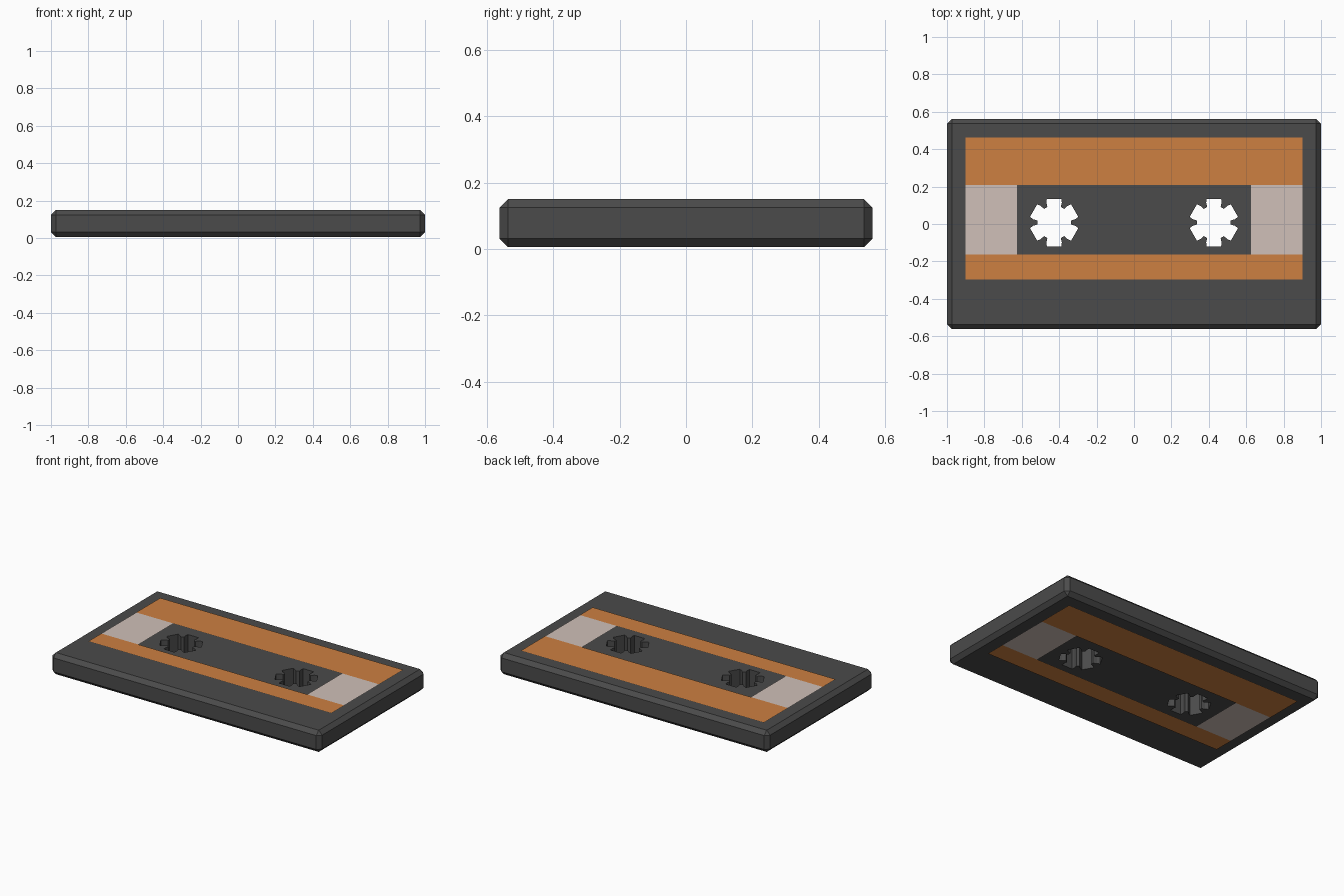
import bpy, bmesh, math

if "Cube" in bpy.data.objects:
    bpy.data.objects.remove(bpy.data.objects["Cube"])

Z0, Z1 = 0.005, 0.15      # shell bottom and top
LIFT = 0.004              # how far the label sits off the shell


def material(name, rgb):
    m = bpy.data.materials.new(name)
    m.diffuse_color = (*rgb, 1)
    m.use_nodes = True
    m.node_tree.nodes["Principled BSDF"].inputs["Base Color"].default_value = m.diffuse_color
    return m


dark = material("dark grey plastic", (0.07, 0.07, 0.07))
orange = material("orange label", (0.61, 0.215, 0.053))
cream = material("pale label", (0.63, 0.53, 0.48))


def make_object(name, bm, mat):
    me = bpy.data.meshes.new(name)
    bm.to_mesh(me)
    bm.free()
    ob = bpy.data.objects.new(name, me)
    bpy.context.collection.objects.link(ob)
    me.materials.append(mat)
    return ob


# Chamfered cassette shell
bm = bmesh.new()
bmesh.ops.create_cube(bm, size=1)
for v in bm.verts:
    v.co.x *= 2
    v.co.y *= 1.125
    v.co.z = (Z0 + Z1) / 2 + v.co.z * (Z1 - Z0)
bmesh.ops.bevel(bm, geom=bm.edges[:], offset=0.026, segments=1,
                profile=0.5, affect='EDGES')
shell = make_object("cassette_shell", bm, dark)


# Six-toothed spool holes, cut right through
def spool_outline(cx, cy):
    pts = []
    for i in range(6):
        a = math.radians(30 + 60 * i)
        for u, v in ((0.083, -0.036), (0.106, -0.041), (0.127, -0.039),
                     (0.127, 0.039), (0.106, 0.041), (0.083, 0.036)):
            pts.append((cx + u * math.cos(a) - v * math.sin(a),
                        cy + u * math.sin(a) + v * math.cos(a)))
    return pts


bm = bmesh.new()
for cx in (-0.427, 0.427):
    low = bm.faces.new([bm.verts.new((x, y, -0.2)) for x, y in spool_outline(cx, 0.008)])
    ext = bmesh.ops.extrude_face_region(bm, geom=[low], use_keep_orig=True)
    for v in ext["geom"]:
        if isinstance(v, bmesh.types.BMVert):
            v.co.z = 0.4
bmesh.ops.recalc_face_normals(bm, faces=bm.faces[:])
cutter = make_object("spool_cutter", bm, dark)
cutter.hide_render = True

mod = shell.modifiers.new("spool_holes", 'BOOLEAN')
mod.operation = 'DIFFERENCE'
mod.solver = 'EXACT'
mod.object = cutter
bpy.context.view_layer.objects.active = shell
bpy.ops.object.modifier_apply(modifier=mod.name)
bpy.data.objects.remove(cutter)


# Flat label pieces on both faces
def label(name, rects, mat, top):
    bm = bmesh.new()
    z = Z1 + LIFT if top else Z0 - LIFT - 0.001
    for x0, x1, y0, y1 in rects:
        pts = [(x0, y0, z), (x1, y0, z), (x1, y1, z), (x0, y1, z)]
        bm.faces.new([bm.verts.new(p) for p in (pts if top else pts[::-1])])
    make_object(name, bm, mat)


stripes = [(-0.9, 0.9, 0.208, 0.462), (-0.9, 0.9, -0.297, -0.162)]
ends = [(-0.9, -0.626, -0.162, 0.208), (0.626, 0.9, -0.162, 0.208)]
for side, top in (("top", True), ("bottom", False)):
    label(side + "_label_stripes", stripes, orange, top)
    label(side + "_label_ends", ends, cream, top)
